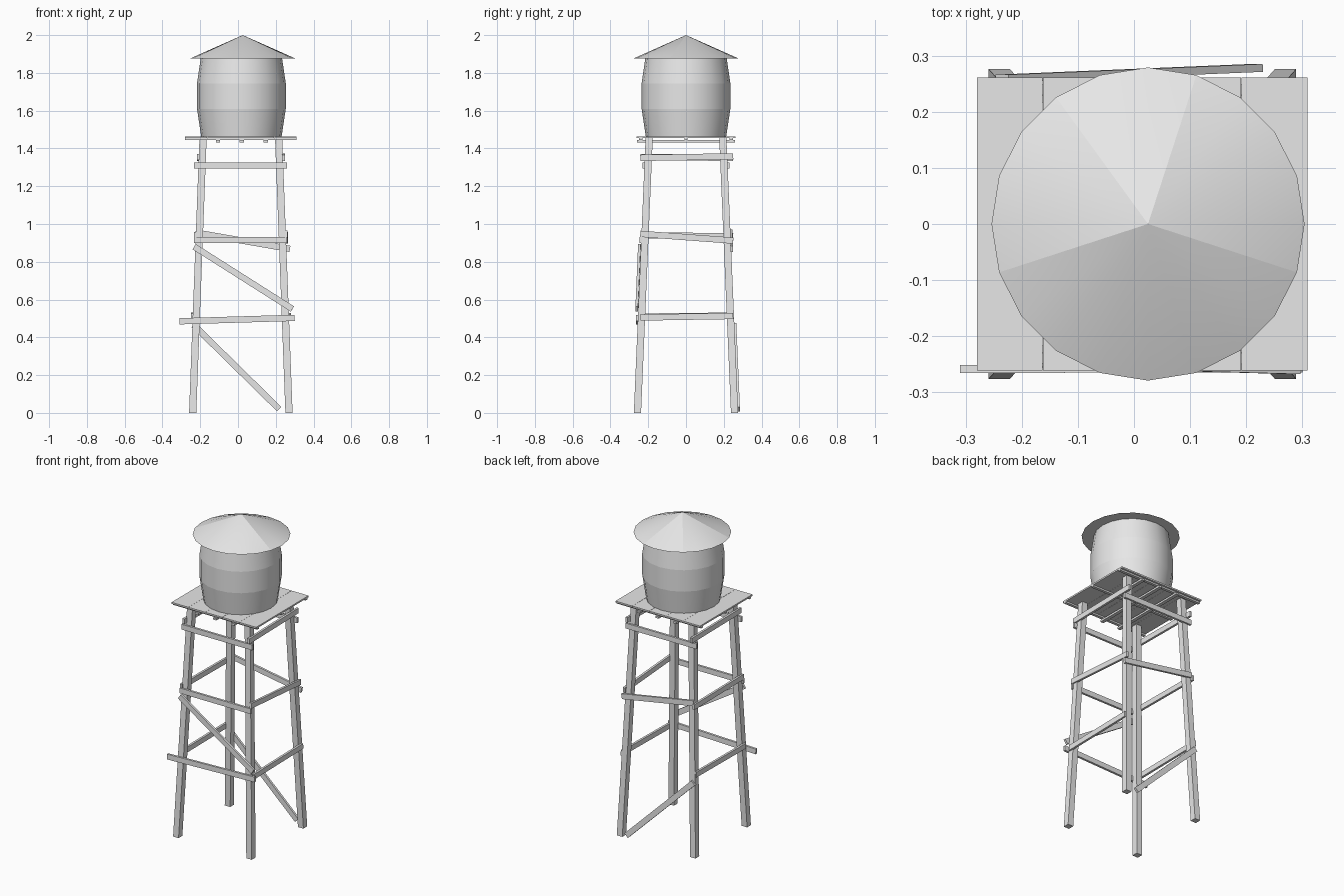
import bpy, bmesh, math
from mathutils import Vector, Matrix

cube = bpy.data.objects.get("Cube")
if cube:
    bpy.data.objects.remove(cube, do_unlink=True)

GREY = (0.8, 0.8, 0.8)
mat = bpy.data.materials.new("weathered grey")
mat.use_nodes = True
mat.diffuse_color = (*GREY, 1)
mat.node_tree.nodes["Principled BSDF"].inputs["Base Color"].default_value = (*GREY, 1)

CX = 0.015        # centre line of the leg frame
LEG = 0.038       # leg width
TOP = 1.455       # height of the leg tops


def finish(name, bm):
    bmesh.ops.recalc_face_normals(bm, faces=bm.faces)
    mesh = bpy.data.meshes.new(name)
    bm.to_mesh(mesh)
    bm.free()
    mesh.materials.append(mat)
    obj = bpy.data.objects.new(name, mesh)
    bpy.context.collection.objects.link(obj)
    return obj


def box(name, lo, hi):
    lo, hi = Vector(lo), Vector(hi)
    bm = bmesh.new()
    bmesh.ops.create_cube(bm, size=1)
    bmesh.ops.scale(bm, vec=hi - lo, verts=bm.verts)
    bmesh.ops.translate(bm, vec=(lo + hi) / 2, verts=bm.verts)
    return finish(name, bm)


def board(name, p, q, normal, width=0.033, thick=0.014):
    """Plank from p to q whose broad face looks along normal."""
    p, q = Vector(p), Vector(q)
    along = (q - p).normalized()
    across = Vector(normal).cross(along).normalized()
    out = along.cross(across)
    bm = bmesh.new()
    bmesh.ops.create_cube(bm, size=1)
    bmesh.ops.scale(bm, vec=((q - p).length, width, thick), verts=bm.verts)
    turn = Matrix((along, across, out)).transposed().to_4x4()
    bmesh.ops.transform(bm, matrix=Matrix.Translation((p + q) / 2) @ turn, verts=bm.verts)
    return finish(name, bm)


def lathe(name, profile, centre, sides=20, seams=()):
    """Closed turned shape, smooth around, with crisp rings and chosen crisp seams."""
    bm = bmesh.new()
    rings = []
    for r, z in profile:
        if r == 0:
            rings.append([bm.verts.new((centre, 0, z))] * sides)
            continue
        angles = [math.tau * i / sides for i in range(sides)]
        rings.append([bm.verts.new((centre + r * math.cos(a), r * math.sin(a), z)) for a in angles])
    for low, high in zip(rings, rings[1:]):
        for i in range(sides):
            j = (i + 1) % sides
            corners = list(dict.fromkeys((low[i], low[j], high[j], high[i])))
            bm.faces.new(corners).smooth = True
    for ring in (rings[0], rings[-1]):
        if ring[0] is not ring[1]:
            bm.faces.new(ring)
    for ring in rings:
        for i in range(sides):
            edge = bm.edges.get((ring[i], ring[i - 1])) if ring[i] is not ring[i - 1] else None
            if edge:
                edge.smooth = False
    for i in seams:
        bm.edges.get((rings[0][i], rings[1][i])).smooth = False
    return finish(name, bm)


def leg_x(z):
    return 0.255 - 0.055 * z / TOP


def leg_y(z):
    return 0.257 - 0.062 * z / TOP


# Four legs leaning inward
for sx, side in ((-1, "right"), (1, "left")):
    for sy, end in ((-1, "front"), (1, "back")):
        bm = bmesh.new()
        bmesh.ops.create_cube(bm, size=1)
        for v in bm.verts:
            z = TOP if v.co.z > 0 else 0
            v.co = (CX + sx * leg_x(z) + v.co.x * LEG, sy * leg_y(z) + v.co.y * LEG, z)
        finish(f"{end}_{side}_leg", bm)

# Front and back braces: name, side, x and z at both ends, extra offset
for name, s, x0, z0, x1, z1, gap in (
    ("front_top_brace", -1, -0.233, 1.31, 0.26, 1.31, 0),
    ("front_middle_brace", -1, -0.233, 0.915, 0.26, 0.915, 0),
    ("front_low_brace", -1, -0.31, 0.485, 0.30, 0.503, 0),
    ("front_diagonal_brace", -1, -0.232, 0.88, 0.288, 0.55, 0.005),
    ("back_top_brace", 1, -0.233, 1.31, 0.26, 1.31, 0),
    ("back_middle_brace", 1, -0.225, 0.955, 0.275, 0.868, 0),
    ("back_diagonal_brace", 1, -0.235, 0.465, 0.218, 0.02, 0),
):
    off = LEG / 2 + 0.003 + gap
    board(name, (x0, s * (leg_y(z0) + off), z0), (x1, s * (leg_y(z1) + off), z1), (0, s, 0))

# Side braces: name, side, z at the front end, z at the back end
for name, s, z0, z1 in (
    ("left_top_brace", 1, 1.35, 1.358),
    ("left_middle_brace", 1, 0.948, 0.912),
    ("left_low_brace", 1, 0.505, 0.513),
    ("right_top_brace", -1, 1.355, 1.35),
    ("right_middle_brace", -1, 0.94, 0.935),
    ("right_low_brace", -1, 0.51, 0.515),
):
    off = LEG / 2 + 0.003
    board(name, (CX + s * (leg_x(z0) + off), -0.242, z0),
          (CX + s * (leg_x(z1) + off), 0.25, z1), (s, 0, 0))

# Platform planks, joists and cross beams
step = 0.118
for i in range(5):
    x = -0.28 + i * step
    box(f"platform_plank_{i + 1}", (x, -0.261, 1.454), (x + step - 0.001, 0.261, 1.464))
for i, y in enumerate((-0.24, 0, 0.24)):
    box(f"joist_{i + 1}", (-0.28, y - 0.009, 1.444), (0.309, y + 0.009, 1.454))
for i, x in enumerate((-0.105, 0.02, 0.147)):
    box(f"cross_beam_{i + 1}", (x - 0.011, -0.26, 1.432), (x + 0.011, 0.26, 1.444))

# Bulging tank and conical roof
lathe("tank", [(0.213, 1.464), (0.235, 1.61), (0.235, 1.745), (0.215, 1.88)], 0.018)
lathe("roof", [(0.279, 1.876), (0, 2.0)], 0.025, seams=(4, 7, 11, 19))
